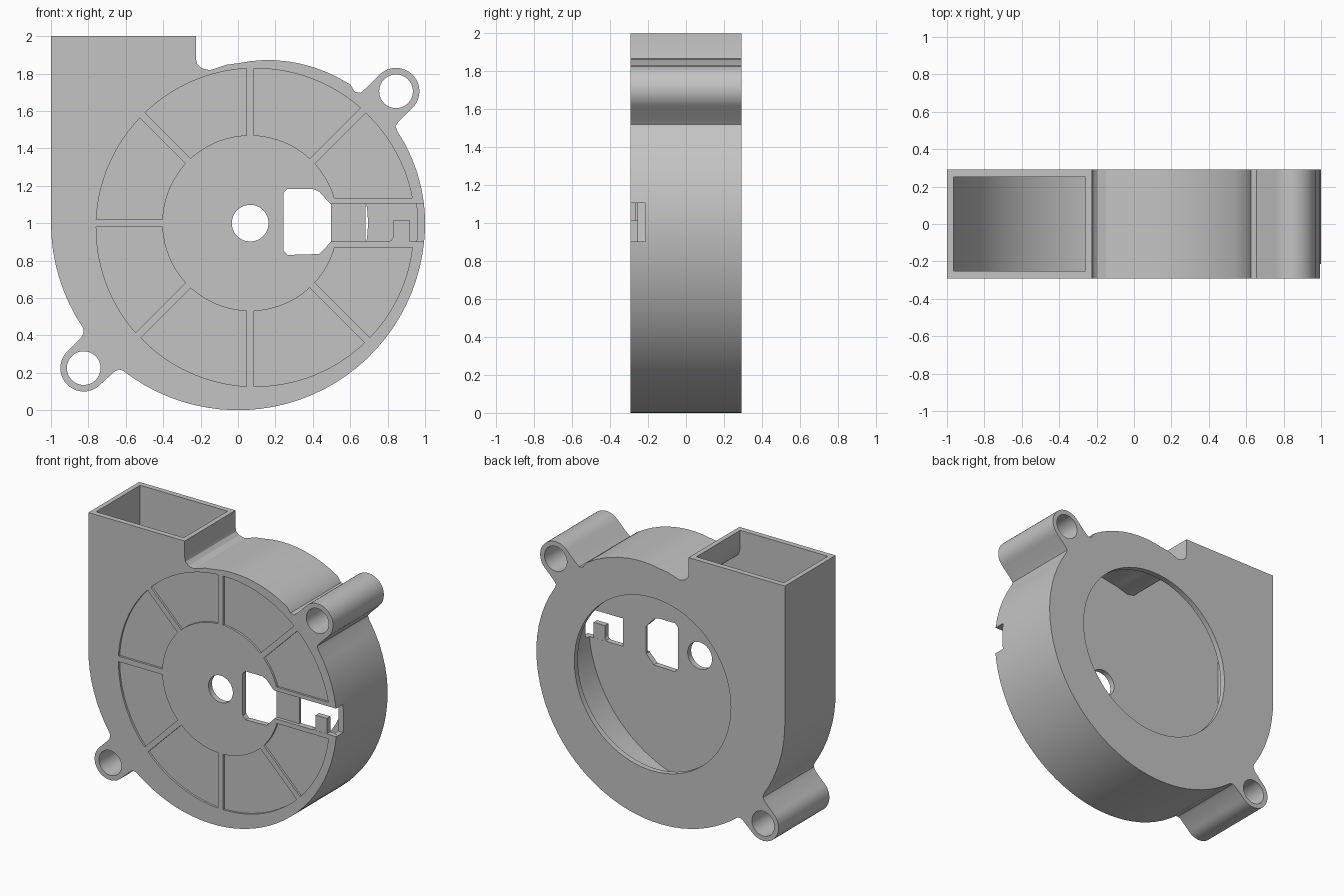
import bpy, bmesh
from math import sin, cos, asin, radians, degrees

if "Cube" in bpy.data.objects:
    bpy.data.objects.remove(bpy.data.objects["Cube"], do_unlink=True)

plastic = bpy.data.materials.new("grey_plastic")
plastic.use_nodes = True
colour = (0.55, 0.55, 0.55, 1)
plastic.diffuse_color = colour
plastic.node_tree.nodes["Principled BSDF"].inputs["Base Color"].default_value = colour

FRONT, BACK, WALL = -0.292, 0.292, 0.04
HUB = (0.065, 1.0)
LUGS = [(0.845, 1.705), (-0.825, 0.225)]


def slab(name, loops, y0, y1):
    """Solid slab from y0 to y1; loops are an x/z outline and its holes."""
    bm = bmesh.new()
    caps = {y0: [], y1: []}
    for loop in loops:
        rings = []
        for y in (y0, y1):
            ring = [bm.verts.new((x, y, z)) for x, z in loop]
            caps[y] += [bm.edges.new((ring[i - 1], v)) for i, v in enumerate(ring)]
            rings.append(ring)
        a, b = rings
        for i in range(len(a)):
            bm.faces.new((a[i - 1], a[i], b[i], b[i - 1]))
    for edges in caps.values():
        bmesh.ops.triangle_fill(bm, edges=edges, use_beauty=True, normal=(0, 1, 0))
    bmesh.ops.recalc_face_normals(bm, faces=bm.faces[:])
    for face in bm.faces:
        face.smooth = True
    mesh = bpy.data.meshes.new(name)
    bm.to_mesh(mesh)
    bm.free()
    mesh.set_sharp_from_angle(angle=radians(30))
    mesh.materials.append(plastic)
    bpy.context.collection.objects.link(bpy.data.objects.new(name, mesh))


def arc(centre, radius, start, end, steps):
    angles = [radians(start + (end - start) * i / steps) for i in range(steps + 1)]
    return [(centre[0] + radius * cos(a), centre[1] + radius * sin(a)) for a in angles]


def circle(centre, radius):
    return arc(centre, radius, 0, 355, 71)


def scroll(start, end, inset=0.0):
    """Spiral casing wall, tightening towards the top."""
    steps = max(2, int(abs(end - start) / 4))
    pts = []
    for i in range(steps + 1):
        t = start + (end - start) * i / steps
        r = 1 - inset - 0.145 * (max(t, 0) / 90) ** 2
        pts.append((r * cos(radians(t)), 1 + r * sin(radians(t))))
    return pts


def sector(start, gap0, gap1):
    """Eighth of a ring with parallel-sided gaps to its neighbours."""
    def edge(radius):
        pts = []
        for i in range(17):
            r = radius(radians(start + 45 * i / 16))
            s = start + degrees(asin(gap0 / r))
            e = start + 45 - degrees(asin(gap1 / r))
            t = radians(s + (e - s) * i / 16)
            pts.append((HUB[0] + r * cos(t), HUB[1] + r * sin(t)))
        return pts
    return edge(lambda t: 0.85 + 0.035 * cos(t + 0.7)) + edge(lambda t: 0.47)[::-1]


# Outer outline from the outlet, past the upper lug, to the side notch
outer_top = [(-0.225, 2), (-0.225, 1.88), (-0.218, 1.85), (-0.195, 1.828),
             (-0.15, 1.818), (-0.06, 1.847)]
outer_top += scroll(90, 51)
outer_top += [(0.625, 1.702), (0.655, 1.697), (0.69, 1.726)]
outer_top += arc(LUGS[0], 0.125, 135, -45, 20)
outer_top += [(0.86, 1.544), (0.842, 1.52)]
outer_top += scroll(30, 6.1)

# Outer outline from the notch, past the lower lug, back to the outlet
outer_bottom = scroll(-5.6, -128)
outer_bottom += [(-0.638, 0.217), (-0.66, 0.207)]
outer_bottom += arc(LUGS[1], 0.125, -45, -225, 20)
outer_bottom += [(-0.84, 0.386), (-0.825, 0.415)]
outer_bottom += scroll(-146, -180) + [(-1, 2)]

# Inner faces of the casing wall and outlet duct
inner_top = [(-0.26, 2), (-0.26, 1.86), (-0.245, 1.82), (-0.21, 1.79),
             (-0.15, 1.778), (-0.06, 1.805)]
inner_top += scroll(90, 6.3, WALL)
inner_bottom = scroll(-5.8, -174, WALL) + [(-0.965, 0.95), (-0.965, 2)]

# Complete outlines without the notch
outer = outer_top + scroll(3, -3) + outer_bottom
inner = inner_top + scroll(3, -3, WALL) + inner_bottom

# Holes
window = [(0.435, 1.168), (0.4, 1.183), (0.265, 1.183), (0.242, 1.16), (0.242, 0.855),
          (0.265, 0.83), (0.435, 0.835), (0.497, 0.9)]
lug_holes = [circle(c, 0.09) for c in LUGS]
front_holes = [circle(HUB, 0.098)] + lug_holes
pockets = [sector(i * 45, 0.135 if i == 0 else 0.02, 0.13 if i == 7 else 0.02)
           for i in range(8)]

# Front: spoked face, wire channel and plate, layered inwards
channel_face = outer_top + [(0.491, 1.106)] + window + [(0.497, 0.903)] + outer_bottom
notch_face = outer_top + [(0.682, 1.106), (0.682, 0.903)] + outer_bottom
full_window = window + [(0.497, 1.1)]
pocket_y, channel_y, plate_y = FRONT + 0.015, FRONT + 0.025, FRONT + WALL
slab("spoked_front_face", [channel_face] + front_holes + pockets, FRONT, pocket_y)
slab("wire_channel_layer", [channel_face] + front_holes, pocket_y, channel_y)
slab("front_plate", [notch_face, full_window] + front_holes, channel_y, plate_y)

# Casing wall, split at the notch and then continuous
notch_y = -0.213
slab("upper_notch_wall", [outer_top + inner_top[::-1], lug_holes[0]], plate_y, notch_y)
slab("lower_notch_wall", [outer_bottom + inner_bottom[::-1], lug_holes[1]], plate_y, notch_y)
slab("casing_wall", [outer + inner[::-1]] + lug_holes, notch_y, BACK - WALL)

# Back plate with the round air inlet
slab("back_plate", [outer, circle(HUB, 0.63)] + lug_holes, BACK - WALL, BACK)

# Wire retaining tab in the notch
tab = [(0.8, 0.903), (0.82, 0.908), (0.83, 0.925), (0.83, 1.015), (0.92, 1.015), (0.92, 0.903)]
slab("wire_tab", [tab], FRONT, plate_y)
